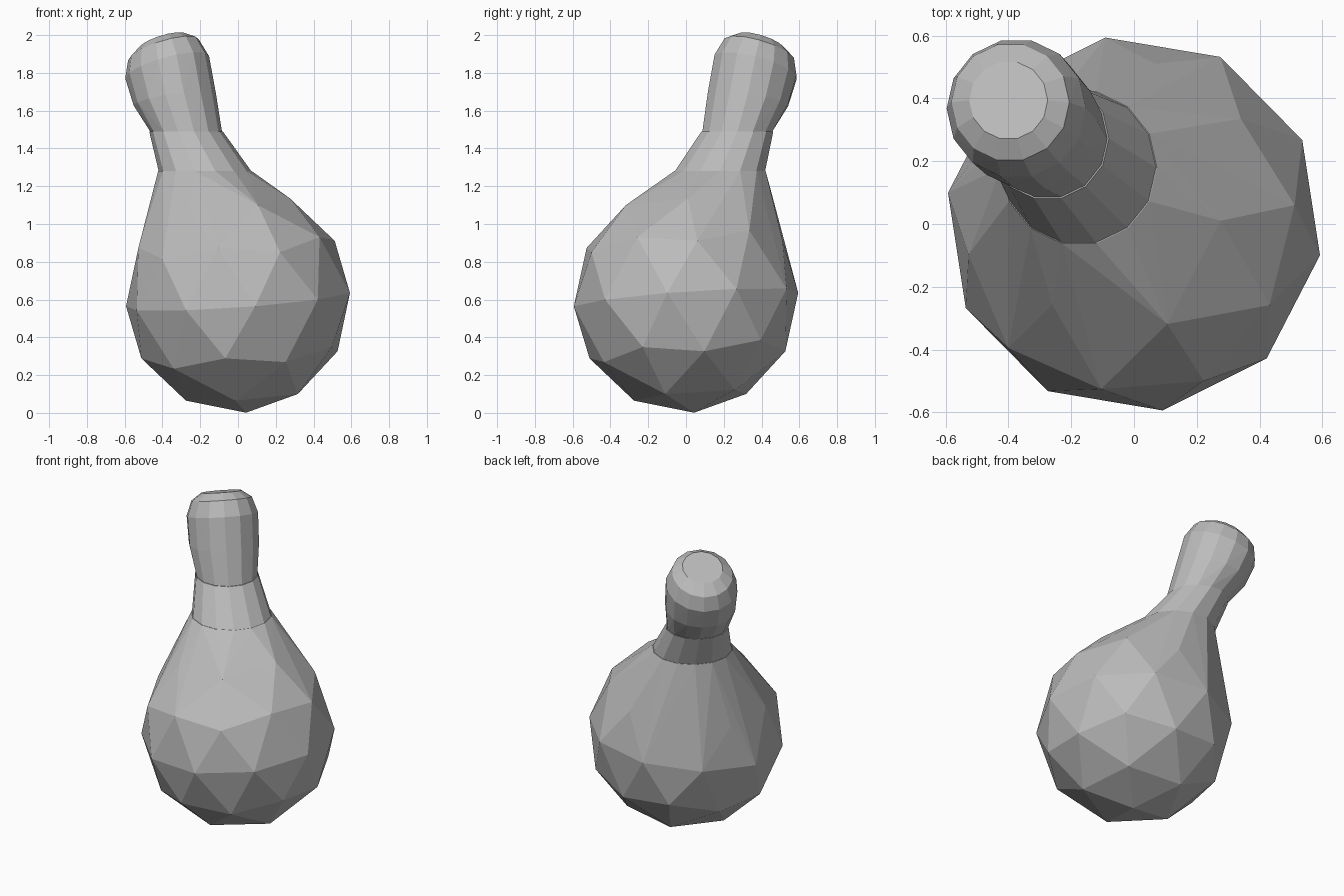
import bpy, bmesh, math
from mathutils import Matrix, Vector

if "Cube" in bpy.data.objects:
    bpy.data.objects.remove(bpy.data.objects["Cube"], do_unlink=True)

GREY = (0.5, 0.5, 0.5, 1.0)
mat = bpy.data.materials.new("plain grey")
mat.use_nodes = True
mat.diffuse_color = GREY
mat.node_tree.nodes["Principled BSDF"].inputs["Base Color"].default_value = GREY

LEAN = Vector((-0.29, 0.28, 1.0))  # direction the neck leans in
SIDES = 14


def ring(bm, x, y, z, radius, tilt=0.0):
    """Ring of vertices, level or tipped by a share of the neck's lean."""
    for i in range(SIDES):
        a = math.tau * i / SIDES
        dx, dy = radius * math.cos(a), radius * math.sin(a)
        dz = -tilt * (LEAN.x * dx + LEAN.y * dy)
        bm.verts.new((x + dx, y + dy, z + dz))


def hull_object(name, bm):
    """Wrap the points in a clean convex skin and make an object of it."""
    result = bmesh.ops.convex_hull(bm, input=bm.verts[:])
    loose = {v for v in result["geom_interior"] + result["geom_unused"]
             if isinstance(v, bmesh.types.BMVert)}
    bmesh.ops.delete(bm, geom=list(loose), context="VERTS")
    bmesh.ops.recalc_face_normals(bm, faces=bm.faces[:])
    mesh = bpy.data.meshes.new(name)
    bm.to_mesh(mesh)
    bm.free()
    mesh.materials.append(mat)
    obj = bpy.data.objects.new(name, mesh)
    bpy.context.collection.objects.link(obj)
    return obj


# Faceted round body drawn up to the off-centre neck
body = bmesh.new()
turn = (Matrix.Translation((0, 0, 0.6)) @ Matrix.Rotation(0.1, 4, Vector((1, -1, 0)))
        @ Matrix.Rotation(0.15, 4, "Z"))
bmesh.ops.create_icosphere(body, subdivisions=2, radius=0.602, matrix=turn)
ring(body, -0.175, 0.18, 1.28, 0.248)
hull_object("body", body)

# Tapered collar
collar = bmesh.new()
ring(collar, -0.175, 0.18, 1.28, 0.245)
ring(collar, -0.275, 0.272, 1.49, 0.195)
hull_object("collar", collar)

# Leaning head with a rounded, tipped cap
head = bmesh.new()
ring(head, -0.275, 0.272, 1.49, 0.19)
ring(head, -0.335, 0.328, 1.66, 0.218, 0.5)
ring(head, -0.375, 0.368, 1.83, 0.222, 0.9)
ring(head, -0.394, 0.388, 1.92, 0.188, 1.0)
ring(head, -0.400, 0.394, 1.965, 0.125, 1.0)
hull_object("head", head)
